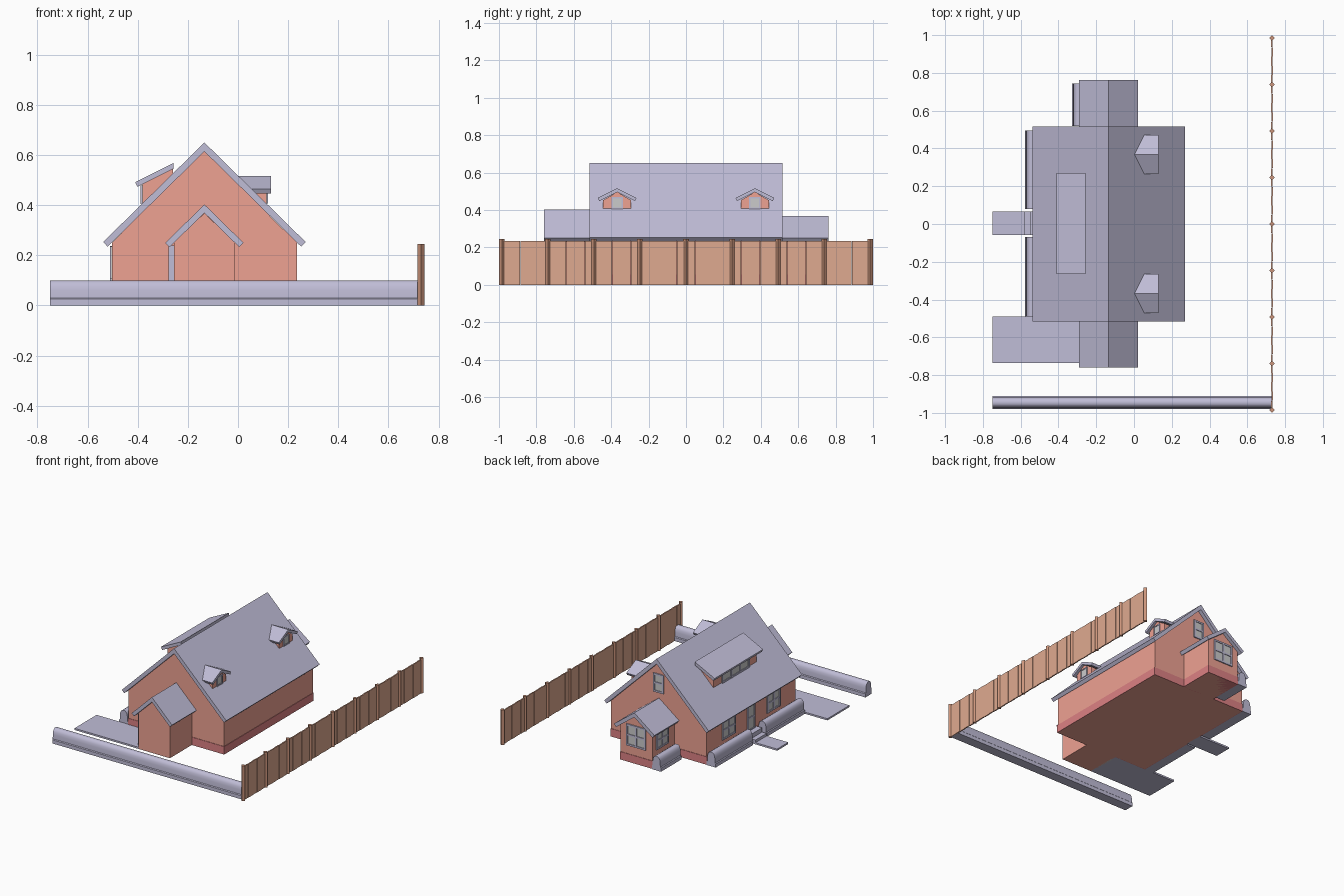
import bpy, bmesh, math
from mathutils import Matrix, Vector

if "Cube" in bpy.data.objects:
    bpy.data.objects.remove(bpy.data.objects["Cube"])


def material(name, rgb):
    m = bpy.data.materials.new(name)
    m.diffuse_color = (*rgb, 1)
    m.use_nodes = True
    m.node_tree.nodes["Principled BSDF"].inputs["Base Color"].default_value = m.diffuse_color
    return m


BRICK = material("brick", (0.86, 0.36, 0.29))
BASE = material("base_red", (0.72, 0.22, 0.23))
SLATE = material("slate", (0.53, 0.51, 0.68))
GLASS = material("glass", (0.55, 0.57, 0.58))
WOOD = material("wood", (0.74, 0.40, 0.28))
POST = material("post_wood", (0.60, 0.30, 0.20))


def finish(name, bm, *mats):
    bmesh.ops.recalc_face_normals(bm, faces=bm.faces[:])
    me = bpy.data.meshes.new(name)
    bm.to_mesh(me)
    bm.free()
    for m in mats:
        me.materials.append(m)
    ob = bpy.data.objects.new(name, me)
    bpy.context.collection.objects.link(ob)
    return ob


def add_box(bm, lo, hi, mat=0):
    lo, hi = Vector(lo), Vector(hi)
    mtx = Matrix.Translation((lo + hi) / 2) @ Matrix.Diagonal((*(hi - lo), 1))
    for v in bmesh.ops.create_cube(bm, size=1, matrix=mtx)["verts"]:
        for f in v.link_faces:
            f.material_index = mat


def box(name, lo, hi, mat):
    bm = bmesh.new()
    add_box(bm, lo, hi)
    return finish(name, bm, mat)


def prism(name, pts, axis, a, b, mat):
    """Extrude an (x,z) profile along y, or a (y,z) profile along x."""
    bm = bmesh.new()
    place = (lambda p, t: (p[0], t, p[1])) if axis == "y" else (lambda p, t: (t, p[0], p[1]))
    f = bm.faces.new([bm.verts.new(place(p, a)) for p in pts])
    ext = bmesh.ops.extrude_face_region(bm, geom=[f])["geom"]
    d = (0, b - a, 0) if axis == "y" else (b - a, 0, 0)
    bmesh.ops.translate(bm, verts=[g for g in ext if isinstance(g, bmesh.types.BMVert)], vec=d)
    return finish(name, bm, mat)


def gable_walls(name, c, half, z0, eave, apex, axis, a, b):
    pts = [(c - half, z0), (c + half, z0), (c + half, eave), (c, apex), (c - half, eave)]
    return prism(name, pts, axis, a, b, BRICK)


def gable_roof(name, c, half, eave, apex, drop, axis, a, b):
    """Bent slab; drop is its vertical thickness at the ridge."""
    s = (apex - eave) / half
    k = drop * s / (1 + s * s)          # square-cut eave ends
    low = apex - drop - s * (half - k)
    pts = [(c - half, eave), (c, apex), (c + half, eave),
           (c + half - k, low), (c, apex - drop), (c - half + k, low)]
    return prism(name, pts, axis, a, b, SLATE)


def window(name, normal, wall, c, w, z0, z1, cols=2, rows=2, t=0.012, proud=0.008):
    """Framed window on a wall; normal is '+x', '-x' or '+y'."""
    bm = bmesh.new()
    s = 1 if normal[0] == "+" else -1

    def put(u0, u1, za, zb, out, mat):
        d0, d1 = sorted((wall - s * 0.01, wall + s * out))
        if normal[1] == "x":
            add_box(bm, (d0, u0, za), (d1, u1, zb), mat)
        else:
            add_box(bm, (u0, d0, za), (u1, d1, zb), mat)

    u0, u1 = c - w / 2, c + w / 2
    put(u0, u1, z0, z1, proud * 0.4, 1)
    for i in range(cols + 1):
        u = u0 + (w - t) * i / cols
        put(u, u + t, z0, z1, proud, 0)
    for j in range(rows + 1):
        z = z0 + (z1 - z0 - t) * j / rows
        put(u0 + t / 2, u1 - t / 2, z, z + t, proud * 0.95, 0)
    return finish(name, bm, SLATE, GLASS)


def hedge(name, c, axis, a, b):
    """Low border with a rounded top on a flat footing."""
    half = [(0.035, 0), (0.035, 0.025), (0.030, 0.03), (0.029, 0.06), (0.026, 0.078),
            (0.019, 0.092), (0.009, 0.099)]
    pts = [(c + u, z) for u, z in half] + [(c - u, z) for u, z in reversed(half)]
    ob = prism(name, pts, axis, a, b, SLATE)
    bpy.ops.object.select_all(action="DESELECT")
    ob.select_set(True)
    bpy.context.view_layer.objects.active = ob
    bpy.ops.object.shade_smooth_by_angle(angle=math.radians(35))


CX = -0.134

# Main house
gable_walls("main_walls", CX, 0.369, 0.0, 0.25, 0.616, "y", -0.49, 0.49)
box("main_base", (CX - 0.372, -0.493, 0), (CX + 0.372, 0.493, 0.055), BASE)
gable_roof("main_roof", CX, 0.404, 0.253, 0.65, 0.036, "y", -0.515, 0.517)

# Garage at the front, smaller wing at the back
gable_walls("garage_walls", CX, 0.122, 0.0, 0.25, 0.368, "y", -0.735, -0.48)
gable_roof("garage_roof", CX, 0.156, 0.25, 0.403, 0.034, "y", -0.76, -0.485)
gable_walls("wing_walls", CX, 0.122, 0.0, 0.245, 0.337, "y", 0.48, 0.738)
box("wing_base", (CX - 0.125, 0.48, 0), (CX + 0.125, 0.741, 0.055), BASE)
gable_roof("wing_roof", CX, 0.156, 0.25, 0.367, 0.031, "y", 0.485, 0.763)

# Garage door with frame
bm = bmesh.new()
add_box(bm, (-0.262, -0.69, 0.0), (-0.25, -0.53, 0.22), 1)
for y in (-0.71, -0.535):
    add_box(bm, (-0.278, y, 0.0), (-0.245, y + 0.02, 0.24))
add_box(bm, (-0.278, -0.69, 0.215), (-0.245, -0.535, 0.239))
for z in (0.055, 0.11, 0.165):
    add_box(bm, (-0.266, -0.69, z), (-0.255, -0.535, z + 0.006))
finish("garage_door", bm, SLATE, GLASS)

# Windows and entrance door
for y, side in ((0.25, "back"), (-0.245, "front")):
    window(f"ground_window_{side}", "-x", CX - 0.369, y, 0.145, 0.105, 0.235)
window("gable_window", "+y", 0.49, CX, 0.08, 0.405, 0.535, 1, 2)
window("wing_gable_window", "+y", 0.738, CX, 0.15, 0.115, 0.265)
window("wing_side_window", "-x", CX - 0.122, 0.63, 0.13, 0.115, 0.235)
window("entrance_door", "-x", CX - 0.369, 0.005, 0.085, 0.055, 0.238, 1, 2)

# Wide shed dormer on the left roof slope
prism("shed_dormer_walls", [(-0.38, 0.38), (-0.26, 0.49), (-0.26, 0.548), (-0.38, 0.488)],
      "y", -0.235, 0.24, BRICK)
prism("shed_dormer_roof", [(-0.41, 0.492), (-0.257, 0.568), (-0.257, 0.545), (-0.401, 0.473)],
      "y", -0.265, 0.27, SLATE)
window("shed_dormer_window", "-x", -0.38, 0.0, 0.30, 0.405, 0.478, 3, 1)

# Pair of gabled dormers on the right roof slope
for y, side in ((-0.368, "front"), (0.368, "back")):
    gable_walls(f"dormer_walls_{side}", y, 0.075, 0.405, 0.452, 0.496, "x", 0.0, 0.113)
    gable_roof(f"dormer_roof_{side}", y, 0.104, 0.464, 0.516, 0.021, "x", 0.0, 0.131)
    window(f"dormer_window_{side}", "+x", 0.113, y, 0.062, 0.406, 0.47, 1, 1, 0.008, 0.006)

# Driveway, path and entrance steps
box("driveway", (-0.75, -0.735, 0), (-0.25, -0.49, 0.012), SLATE)
box("path", (-0.75, -0.058, 0), (-0.5, 0.065, 0.012), SLATE)
for i in range(2):
    box(f"step_{i + 1}", (-0.583 + 0.035 * i, -0.058, 0), (-0.5, 0.065, 0.03 * (i + 1)), SLATE)

# Rounded borders
hedge("front_border", -0.945, "x", -0.75, 0.73)
hedge("house_border_front", -0.541, "y", -0.49, -0.07)
hedge("house_border_back", -0.541, "y", 0.08, 0.495)
hedge("wing_border", -0.293, "y", 0.52, 0.745)

# Fence: diamond-set posts with five boards per bay
posts, boards = bmesh.new(), bmesh.new()
FX, N, END = 0.73, 9, 0.985
bay = 2 * END / (N - 1)
for i in range(N):
    y = -END + bay * i
    mtx = (Matrix.Translation((FX, y, 0.1225)) @ Matrix.Rotation(math.pi / 4, 4, "Z")
           @ Matrix.Diagonal((0.021, 0.021, 0.245, 1)))
    bmesh.ops.create_cube(posts, size=1, matrix=mtx)
    if i < N - 1:
        w = bay / 5
        for j in range(5):
            off = 0.001 if j % 2 else -0.001
            add_box(boards, (FX - 0.004 + off, y + w * j + 0.0005, 0),
                    (FX + 0.004 + off, y + w * (j + 1) - 0.0005, 0.235))
finish("fence_posts", posts, POST)
finish("fence_boards", boards, WOOD)
